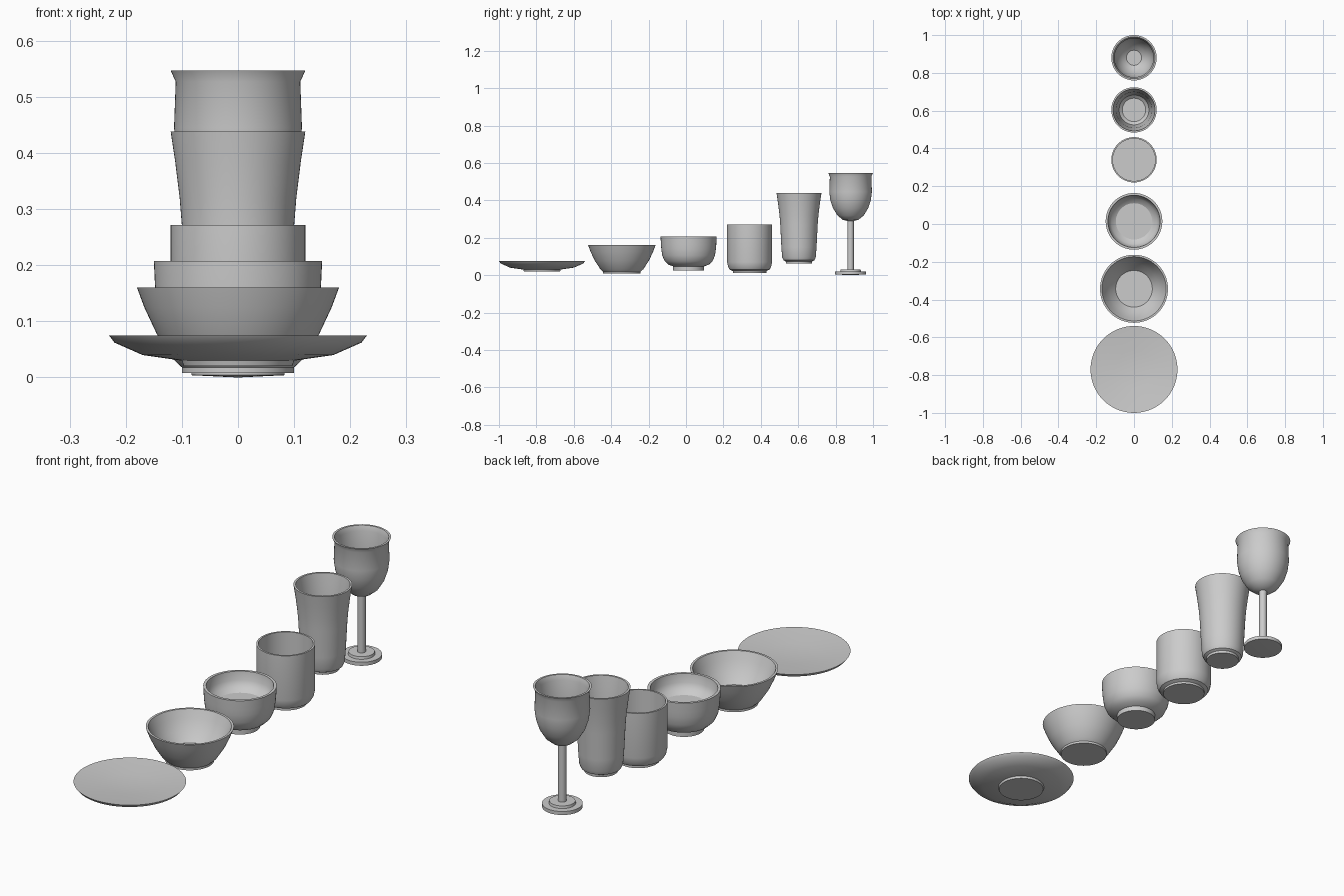
import bpy, bmesh, math

SEGMENTS = 64


def lathe(name, y, profile):
    """Spin a closed (radius, height) profile about a vertical axis at y."""
    bm = bmesh.new()
    verts = [bm.verts.new((r, 0, z)) for r, z in profile]
    edges = [bm.edges.new(pair) for pair in zip(verts, verts[1:])]
    bmesh.ops.spin(bm, geom=verts + edges, cent=(0, 0, 0), axis=(0, 0, 1),
                   angle=2 * math.pi, steps=SEGMENTS, use_duplicate=False)
    bmesh.ops.remove_doubles(bm, verts=bm.verts, dist=1e-5)
    bmesh.ops.recalc_face_normals(bm, faces=bm.faces)
    mesh = bpy.data.meshes.new(name)
    bm.to_mesh(mesh)
    bm.free()
    obj = bpy.data.objects.new(name, mesh)
    bpy.context.collection.objects.link(obj)
    obj.location.y = y
    bpy.ops.object.select_all(action='DESELECT')
    obj.select_set(True)
    bpy.context.view_layer.objects.active = obj
    bpy.ops.object.shade_smooth_by_angle(angle=math.radians(32))
    return obj


# Profiles run from the underside centre, up the outside, then down the inside.

# Shallow plate
lathe("plate", -0.77, [
    (0, 0.02), (0.097, 0.02), (0.1, 0.03), (0.17, 0.04), (0.22, 0.062),
    (0.23, 0.075), (0.1, 0.062), (0, 0.058)])

# Flared bowl
lathe("flared_bowl", -0.343, [
    (0, 0.008), (0.1, 0.008), (0.1, 0.018), (0.115, 0.032), (0.145, 0.078),
    (0.167, 0.125), (0.18, 0.16), (0.17, 0.16), (0.155, 0.125),
    (0.13, 0.078), (0.097, 0.04), (0, 0.04)])

# Rounded bowl on a foot ring, with a raised floor
lathe("footed_bowl", 0.014, [
    (0, 0.025), (0.083, 0.025), (0.083, 0.047), (0.108, 0.056),
    (0.128, 0.075), (0.141, 0.105), (0.146, 0.14), (0.148, 0.165),
    (0.15, 0.208), (0.138, 0.208), (0.133, 0.17), (0.12, 0.145),
    (0.096, 0.13), (0, 0.13)])

# Straight tumbler
lathe("tumbler", 0.34, [
    (0, 0.012), (0.09, 0.012), (0.09, 0.022), (0.106, 0.029),
    (0.115, 0.044), (0.12, 0.07), (0.12, 0.272), (0.112, 0.272),
    (0.112, 0.05), (0, 0.05)])

# Tall flared glass
lathe("tall_glass", 0.604, [
    (0, 0.063), (0.07, 0.063), (0.071, 0.074), (0.083, 0.08),
    (0.09, 0.097), (0.094, 0.15), (0.1, 0.27), (0.104, 0.32),
    (0.112, 0.385), (0.12, 0.438), (0.111, 0.438), (0.103, 0.385),
    (0.095, 0.31), (0.085, 0.15), (0.079, 0.11), (0.062, 0.095), (0, 0.095)])

# Stemmed goblet: stepped foot, thin stem, cup with flared lip
lathe("goblet", 0.88, [
    (0, 0), (0.083, 0.004), (0.083, 0.02), (0.055, 0.02), (0.053, 0.031),
    (0.017, 0.031), (0.017, 0.29), (0.042, 0.296), (0.07, 0.319),
    (0.094, 0.358), (0.108, 0.4), (0.114, 0.445), (0.111, 0.527),
    (0.12, 0.547), (0.111, 0.547), (0.103, 0.525), (0.105, 0.445),
    (0.099, 0.4), (0.085, 0.36), (0.062, 0.327), (0.04, 0.31), (0, 0.31)])
